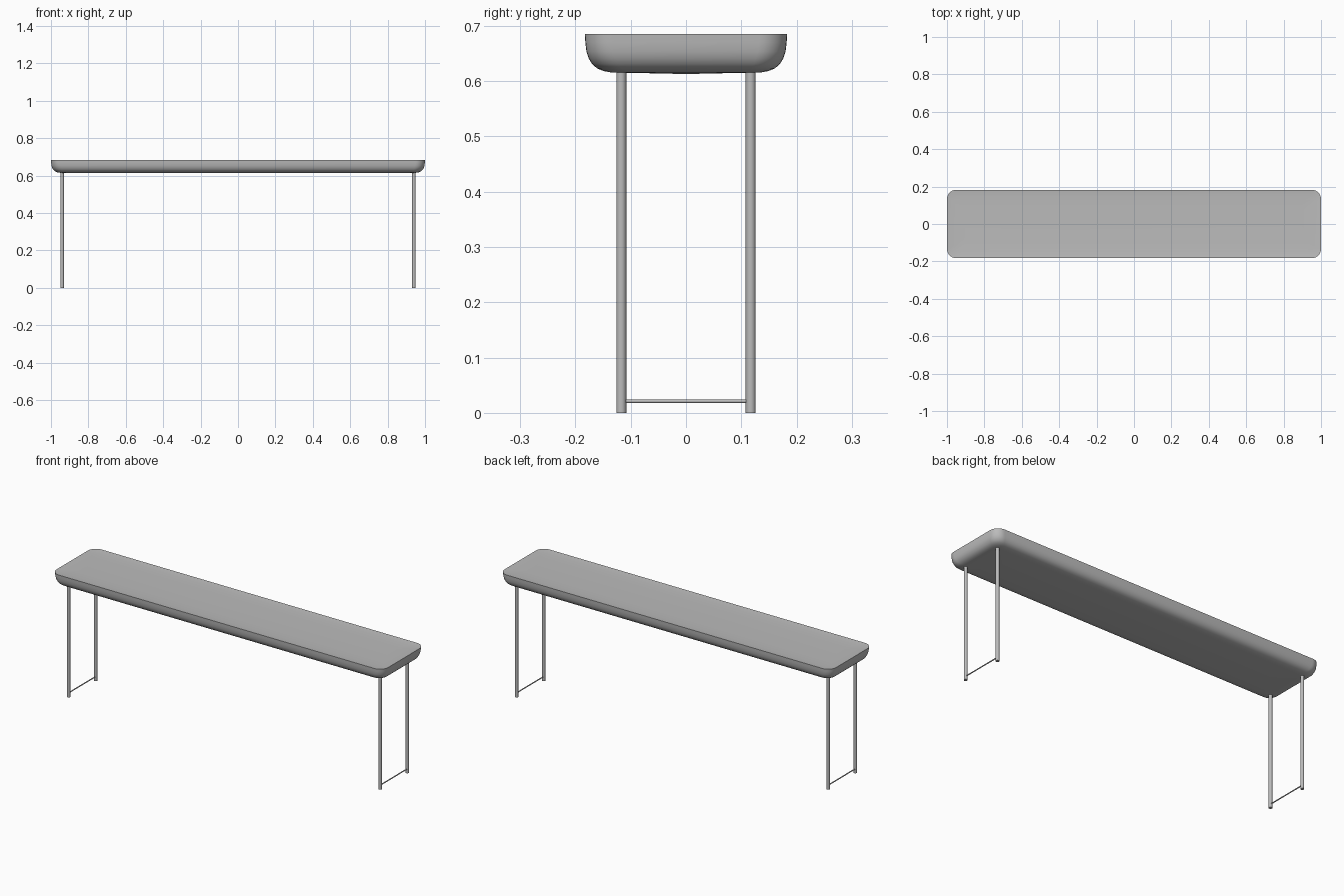
import bpy, bmesh, math
from mathutils import Vector

if "Cube" in bpy.data.objects:
    bpy.data.objects.remove(bpy.data.objects["Cube"])

grey = bpy.data.materials.new("soft grey")
grey.diffuse_color = (0.5, 0.5, 0.5, 1)
grey.use_nodes = True
grey.node_tree.nodes["Principled BSDF"].inputs["Base Color"].default_value = grey.diffuse_color


def finish(bm, name, angle=40):
    bmesh.ops.recalc_face_normals(bm, faces=bm.faces)
    me = bpy.data.meshes.new(name)
    bm.to_mesh(me)
    bm.free()
    me.materials.append(grey)
    ob = bpy.data.objects.new(name, me)
    bpy.context.collection.objects.link(ob)
    bpy.ops.object.select_all(action='DESELECT')
    ob.select_set(True)
    bpy.context.view_layer.objects.active = ob
    bpy.ops.object.shade_smooth_by_angle(angle=math.radians(angle))
    return ob


def rounded_ring(bm, inset, z, radius, seg=8):
    """Rounded rectangle of vertices, inset from the full seat outline."""
    hx, hy = 1.0 - inset, 0.183 - inset
    ring = []
    for q, (sx, sy) in enumerate([(1, 1), (-1, 1), (-1, -1), (1, -1)]):
        for i in range(seg + 1):
            a = math.radians(90 * (q + i / seg))
            ring.append(bm.verts.new((sx * (hx - radius) + radius * math.cos(a),
                                      sy * (hy - radius) + radius * math.sin(a), z)))
    return ring


# seat: gently dished top, crisp rim, rounded underside
bm = bmesh.new()
profile = [(0.09, 0.681, 0.02), (0.04, 0.682, 0.03), (0.015, 0.6835, 0.04), (0, 0.685, 0.05),
           (0.001, 0.67, 0.05), (0.003, 0.653, 0.05), (0.007, 0.641, 0.05),
           (0.013, 0.631, 0.047), (0.022, 0.623, 0.044), (0.034, 0.618, 0.04),
           (0.048, 0.6155, 0.034), (0.065, 0.615, 0.028), (0.12, 0.614, 0.02),
           (0.165, 0.613, 0.01)]
rings = [rounded_ring(bm, *p) for p in profile]
for a, b in zip(rings, rings[1:]):
    n = len(a)
    for i in range(n):
        bm.faces.new((a[i], a[(i + 1) % n], b[(i + 1) % n], b[i]))
bm.faces.new(rings[0])
bm.faces.new(rings[-1])
finish(bm, "seat")


def rod(name, p, q, r, sides=20):
    p, q = Vector(p), Vector(q)
    bm = bmesh.new()
    bmesh.ops.create_cone(bm, cap_ends=True, segments=sides, radius1=r, radius2=r,
                          depth=(q - p).length)
    rot = (q - p).to_track_quat('Z', 'Y').to_matrix()
    for v in bm.verts:
        v.co = rot @ v.co + (p + q) / 2
    finish(bm, name)


# leg frames at both ends: two tubes and a thin floor bar
for side, x in (("left", -0.94), ("right", 0.94)):
    for end, y in (("front", -0.117), ("back", 0.117)):
        rod(f"{side}_{end}_leg", (x, y, 0), (x, y, 0.62), 0.009)
    rod(f"{side}_floor_bar", (x, -0.117, 0.021), (x, 0.117, 0.021), 0.003, 12)
